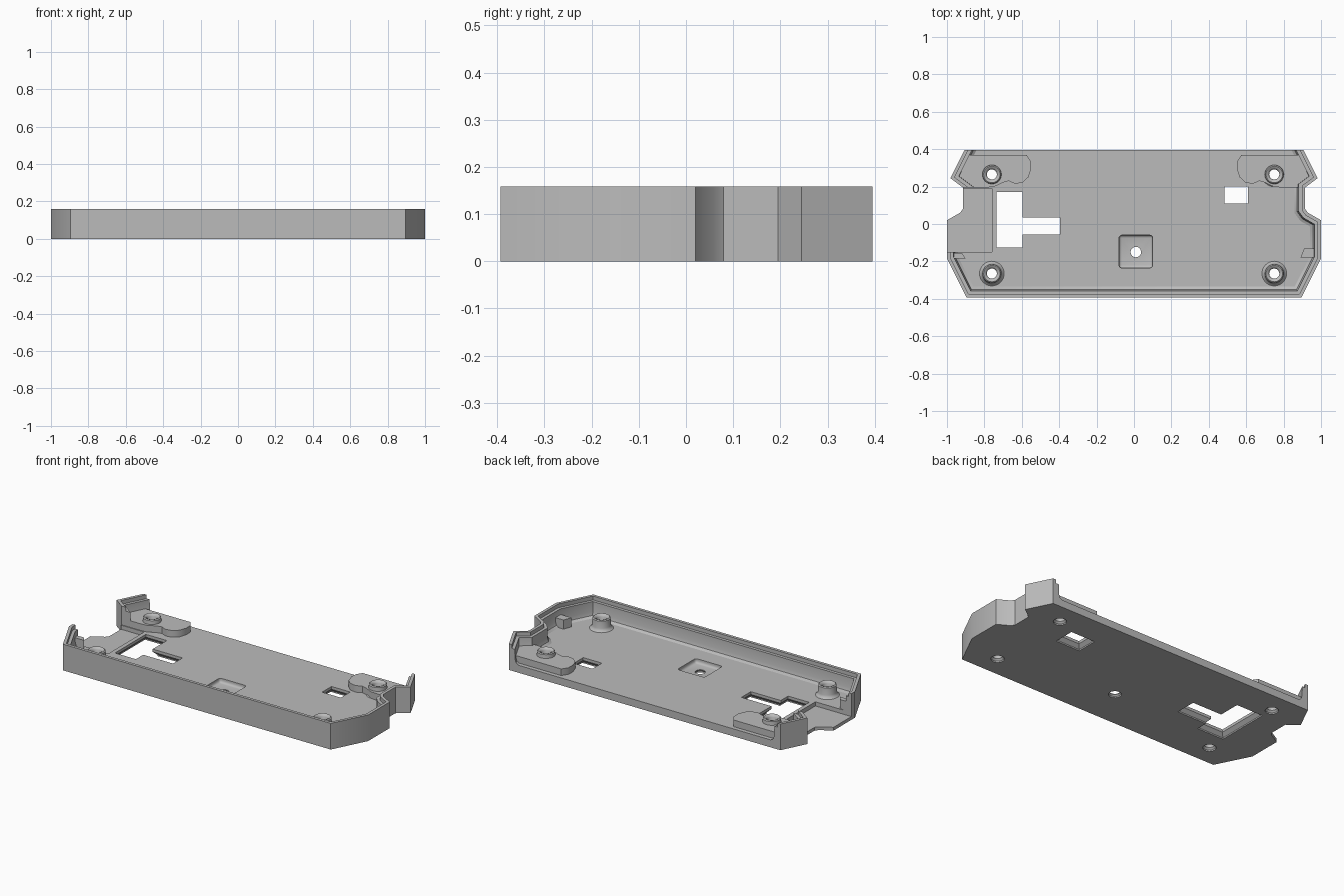
import bpy, bmesh, math
from mathutils import Vector

if "Cube" in bpy.data.objects:
    bpy.data.objects.remove(bpy.data.objects["Cube"])

grey = bpy.data.materials.new("plain grey")
grey.use_nodes = True
grey.diffuse_color = (0.5, 0.5, 0.5, 1)
grey.node_tree.nodes["Principled BSDF"].inputs["Base Color"].default_value = grey.diffuse_color

WALL, FLOOR, CHANNEL = 0.158, 0.045, 0.02


def finish(name, bm):
    bmesh.ops.recalc_face_normals(bm, faces=bm.faces)
    mesh = bpy.data.meshes.new(name)
    bm.to_mesh(mesh)
    bm.free()
    ob = bpy.data.objects.new(name, mesh)
    bpy.context.collection.objects.link(ob)
    mesh.materials.append(grey)
    return ob


def skin(name, rings, cap=True, loop=False):
    """Join equal closed rings of points into one solid."""
    bm = bmesh.new()
    vs = [[bm.verts.new(p) for p in r] for r in rings]
    n = len(vs[0])
    pairs = list(zip(vs, vs[1:])) + ([(vs[-1], vs[0])] if loop else [])
    for a, b in pairs:
        for i in range(n):
            j = (i + 1) % n
            bm.faces.new((a[i], a[j], b[j], b[i]))
    if cap:
        bm.faces.new(vs[0])
        bm.faces.new(vs[-1])
    return finish(name, bm)


def prism(name, pts, z0, z1):
    return skin(name, [[(x, y, z) for x, y in pts] for z in (z0, z1)])


def inward(pts, i, ends=None):
    """Mitred inward direction at point i of an anticlockwise path."""
    n = len(pts)

    def normal(a, b):
        d = (Vector(pts[b % n]) - Vector(pts[a % n])).normalized()
        return Vector((-d.y, d.x))
    if ends and i in (0, n - 1):
        m = normal(0, 1) if i == 0 else normal(n - 2, n - 1)
        e = Vector(ends[0 if i == 0 else 1])
        return e / e.dot(m)
    a, b = normal(i - 1, i), normal(i, i + 1)
    return (a + b) / (1 + a.dot(b))


def wall(name, path, ends):
    """Stepped lip wall with a sloped foot, swept along a path."""
    profile = [(0, 0), (0, WALL), (0.018, WALL), (0.018, 0.135), (0.036, 0.135),
               (0.037, 0.075), (0.043, 0.055), (0.058, FLOOR), (0.058, 0.02)]
    rings = []
    for i, (x, y) in enumerate(path):
        d = inward(path, i, ends)
        rings.append([(x + d.x * o, y + d.y * o, z) for o, z in profile])
    return skin(name, rings)


def circle(cx, cy, r, n=32):
    return [(cx + r * math.cos(math.tau * k / n), cy + r * math.sin(math.tau * k / n))
            for k in range(n)]


def box(x0, x1, y0, y1):
    return [(x0, y0), (x1, y0), (x1, y1), (x0, y1)]


def cut(target, cutter):
    cutter.hide_render = True
    mod = target.modifiers.new("cut", 'BOOLEAN')
    mod.operation, mod.solver, mod.object = 'DIFFERENCE', 'EXACT', cutter
    bpy.context.view_layer.objects.active = target
    bpy.ops.object.modifier_apply(modifier=mod.name)
    bpy.data.objects.remove(cutter)


def opening(target, pts, flare):
    """Through opening, flared wider at the underside."""
    wide = []
    for i, (x, y) in enumerate(pts):
        d = inward(pts, i)
        wide.append((x - d.x * flare, y - d.y * flare))
    cut(target, skin("opening_cutter", [[(x, y, z) for x, y in p] for p, z in
        ((wide, -0.01), (wide, 0.008), (pts, 0.008 + flare), (pts, 0.2))]))


# Outline, split where the left channel and the open back interrupt the wall
main_path = [(-1, -0.15), (-1, -0.185), (-0.895, -0.393), (0.895, -0.393), (1, -0.185),
             (1, 0.02), (0.93, 0.06), (0.915, 0.08), (0.915, 0.195), (0.982, 0.245), (0.907, 0.395)]
corner_path = [(-0.907, 0.395), (-0.982, 0.245), (-0.915, 0.195)]
notch = [(-0.915, 0.08), (-0.93, 0.06), (-1, 0.02)]

# Floor plate
floor = prism("floor_plate", main_path + corner_path + notch, 0, FLOOR)
channel = prism("channel_cutter", box(-1.1, -0.76, -0.15, 0.19), CHANNEL, 0.3)
cut(floor, channel)
opening(floor, [(-0.735, -0.125), (-0.595, -0.125), (-0.595, -0.055), (-0.395, -0.055),
                (-0.395, 0.035), (-0.595, 0.035), (-0.595, 0.17), (-0.735, 0.17)], 0.02)
opening(floor, box(0.485, 0.61, 0.11, 0.2), 0.02)

# Square pocket with a central screw hole
pocket = prism("pocket_cutter", box(-0.08, 0.1, -0.235, -0.06), 0.02, 0.2)
bev = pocket.modifiers.new("round", 'BEVEL')
bev.width, bev.segments = 0.015, 3
cut(floor, pocket)
opening(floor, circle(0.01, -0.15, 0.028, 24), 0.008)

# Walls
wall("main_wall", main_path, ((1, 0), (-1, 0)))
wall("back_corner_wall", corner_path, ((1, 0), (1, 0)))

# Lobed corner pads around the back bosses
lobe = [(-0.88, 0.37), (-0.575, 0.37), (-0.552, 0.335), (-0.55, 0.295), (-0.565, 0.25),
        (-0.595, 0.222), (-0.635, 0.215), (-0.67, 0.23), (-0.7, 0.222), (-0.75, 0.198),
        (-0.8, 0.195), (-0.9, 0.195), (-0.94, 0.245)]
pads = []
for side, sx in (("right", 1), ("left", -1)):
    pads.append(prism(side + "_corner_pad", [(x * sx, y) for x, y in lobe], 0.03, 0.085))

# Screw bosses with their holes
profile = [(0.027, 0.02), (0.027, 0.098), (0.034, 0.108), (0.044, 0.112), (0.05, 0.107),
           (0.052, 0.065), (0.056, 0.053), (0.066, FLOOR), (0.066, 0.02)]
for row, y in (("front", -0.265), ("back", 0.265)):
    for side, x in (("right", -0.76), ("left", 0.75)):
        opening(floor, circle(x, y, 0.027), 0.01)
        if row == "back":
            pad = pads[0] if x < 0 else pads[1]
            cut(pad, prism("hole_cutter", circle(x, y, 0.029), -0.1, 0.3))
        rings = [[(x + r * math.cos(a), y + r * math.sin(a), z) for r, z in profile]
                 for a in (math.tau * k / 32 for k in range(32))]
        skin(row + "_" + side + "_boss", rings, cap=False, loop=True)

# Small rests inside the end walls
prism("left_rest", [(0.89, -0.18), (0.97, -0.18), (0.97, -0.13), (0.91, -0.13)], 0.03, 0.1)
prism("right_rest", [(-0.97, -0.185), (-0.9, -0.185), (-0.92, -0.155), (-0.97, -0.155)], 0.03, 0.1)

# Smooth rounded parts, keep hard edges
for ob in bpy.data.objects:
    if ob.type == 'MESH' and grey.name in ob.data.materials:
        bpy.ops.object.select_all(action='DESELECT')
        ob.select_set(True)
        bpy.context.view_layer.objects.active = ob
        bpy.ops.object.shade_smooth_by_angle(angle=math.radians(35))
